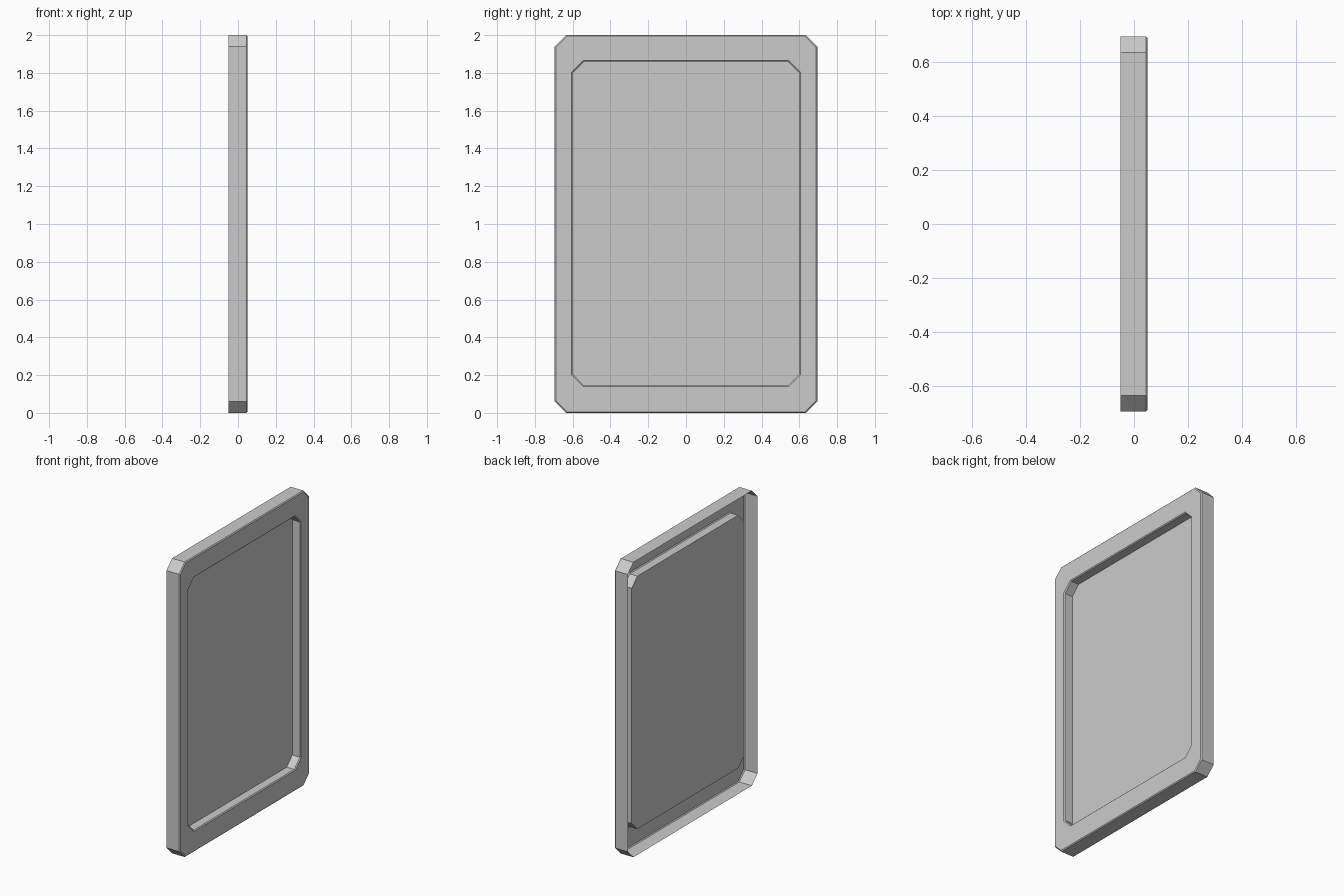
import bpy, bmesh

if "Cube" in bpy.data.objects:
    bpy.data.objects.remove(bpy.data.objects["Cube"])


def octagon(half_y, z0, z1, cut, x):
    """Rectangle with clipped corners in the YZ plane."""
    a, b = half_y, half_y - cut
    return [(x, b, z0), (x, a, z0 + cut), (x, a, z1 - cut), (x, b, z1),
            (x, -b, z1), (x, -a, z1 - cut), (x, -a, z0 + cut), (x, -b, z0)]


BEVEL = 0.006
FRONT, BACK, PANEL = 0.05, -0.05, -0.013

# Rings run from the open back rim, over the frame, down into the recess
rings = [
    octagon(0.695, 0, 2, 0.06, BACK),
    octagon(0.695, 0, 2, 0.06, FRONT - BEVEL),
    octagon(0.695 - BEVEL, BEVEL, 2 - BEVEL, 0.058, FRONT),
    octagon(0.6 + BEVEL, 0.145 - BEVEL, 1.86 + BEVEL, 0.062, FRONT),
    octagon(0.6, 0.145, 1.86, 0.06, FRONT - BEVEL),
    octagon(0.6, 0.145, 1.86, 0.06, PANEL),
]

bm = bmesh.new()
loops = [[bm.verts.new(p) for p in ring] for ring in rings]
for lo, hi in zip(loops, loops[1:]):
    for i in range(8):
        j = (i + 1) % 8
        bm.faces.new((lo[i], lo[j], hi[j], hi[i]))
# Recessed panel
bm.faces.new(loops[-1])

mesh = bpy.data.meshes.new("recessed_panel")
bm.to_mesh(mesh)
bm.free()
panel = bpy.data.objects.new("recessed_panel", mesh)
bpy.context.collection.objects.link(panel)
